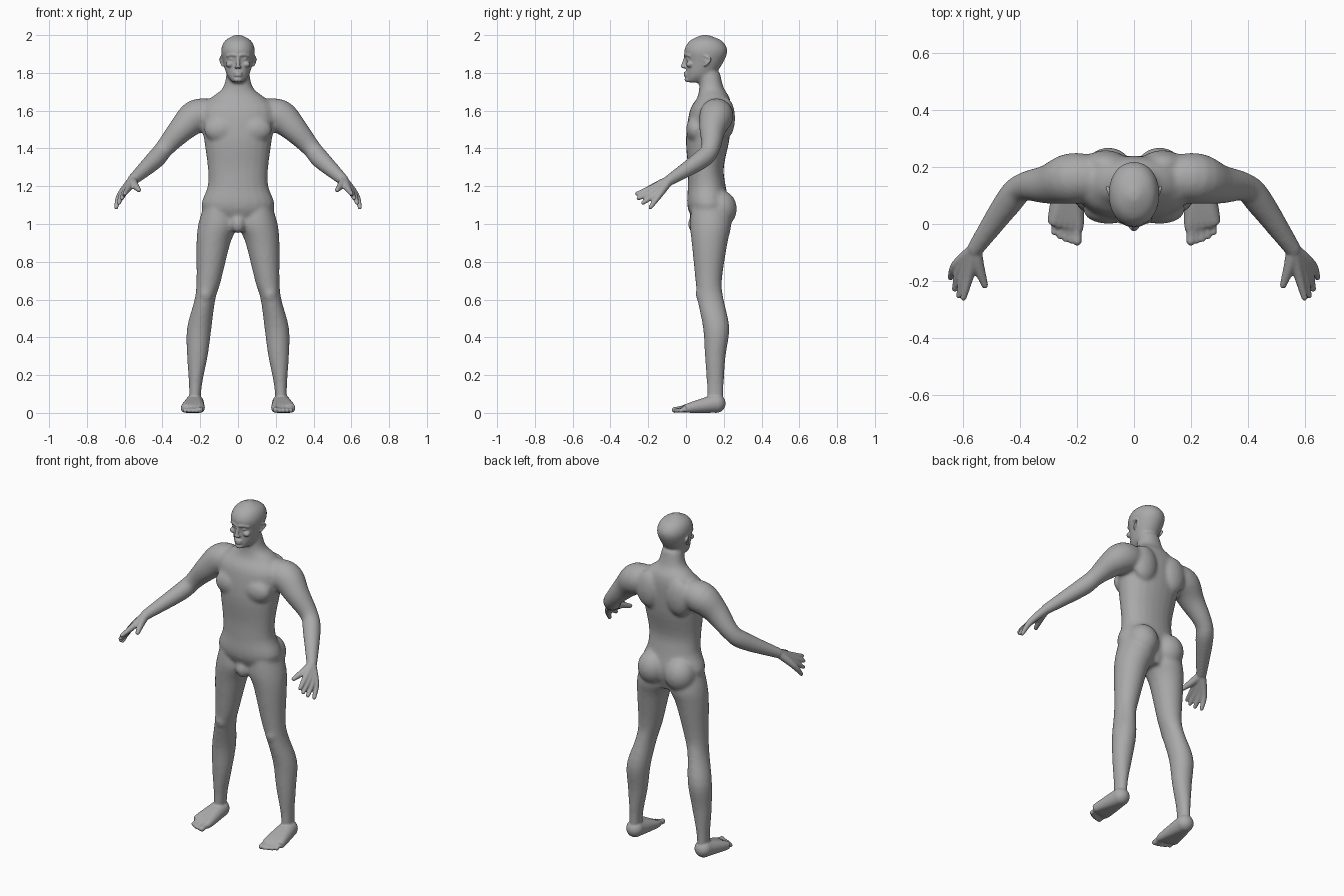
import bpy, bmesh
from math import sin, cos, tau
from mathutils import Vector, Matrix

if "Cube" in bpy.data.objects:
    bpy.data.objects.remove(bpy.data.objects["Cube"])

SIDES = 24
STEPS = 4


def spline(rows):
    """Pass a smooth curve through rows of numbers and sample it."""
    points = [Vector(row) for row in rows]
    points = [points[0]] + points + [points[-1]]
    samples = []
    for before, start, end, after in zip(points, points[1:], points[2:], points[3:]):
        leave, arrive, delta = (end - before) / 2, (after - start) / 2, end - start
        for step in range(STEPS):
            t = step / STEPS
            curve = delta * 3 - leave * 2 - arrive + (leave + arrive - delta * 2) * t
            samples.append(start + (leave + curve * t) * t)
    return samples + [points[-1]]


def loft(bm, rings, power=2.0):
    """Skin a closed shape over rings of centre, half axis and half axis."""
    loops = []
    for centre, across, along in rings:
        loop = []
        for i in range(SIDES):
            a, b = cos(tau * i / SIDES), sin(tau * i / SIDES)
            reach = (abs(a) ** power + abs(b) ** power) ** (-1 / power)
            loop.append(bm.verts.new(centre + (across * a + along * b) * reach))
        loops.append(loop)
    for lower, upper in zip(loops, loops[1:]):
        for i in range(SIDES):
            j = (i + 1) % SIDES
            bm.faces.new((lower[i], lower[j], upper[j], upper[i]))
    bm.faces.new(loops[0])
    bm.faces.new(loops[-1])


def upright(bm, rows, power=2.0):
    """Standing form from rows of z, x min, x max, y front, y back."""
    rings = []
    for z, left, right, front, back in spline(rows):
        centre = Vector(((left + right) / 2, (front + back) / 2, z))
        rings.append((centre, Vector(((right - left) / 2, 0, 0)),
                      Vector((0, (back - front) / 2, 0))))
    loft(bm, rings, power)


def central(bm, rows, power):
    """Symmetric standing form from rows of z, half width, y front, y back."""
    upright(bm, [(z, -half, half, front, back) for z, half, front, back in rows], power)


def blob(bm, centre, radii):
    bmesh.ops.create_uvsphere(bm, u_segments=20, v_segments=12, radius=1,
                              matrix=Matrix.Translation(centre) @ Matrix.Diagonal((*radii, 1)))


def tube(bm, rows):
    """Round limb with ball ends through rows of x, y, z, radius."""
    samples = spline(rows)
    centres = [sample.to_3d() for sample in samples]
    last = len(centres) - 1
    rings = []
    for i, centre in enumerate(centres):
        tangent = (centres[min(i + 1, last)] - centres[max(i - 1, 0)]).normalized()
        across = tangent.cross(Vector((1, 1, 1))).normalized()
        radius = samples[i][3]
        rings.append((centre, across * radius, tangent.cross(across) * radius))
    loft(bm, rings)
    for x, y, z, radius in (rows[0], rows[-1]):
        blob(bm, (x, y, z), (radius, radius, radius))


def mirror(bm, first):
    """Copy the faces from the given index on to the other side."""
    copied = bmesh.ops.duplicate(bm, geom=list(bm.faces)[first:])["geom"]
    verts = [item for item in copied if isinstance(item, bmesh.types.BMVert)]
    bmesh.ops.scale(bm, vec=(-1, 1, 1), verts=verts)


def fuse(bm, voxel, rounds):
    """Weld overlapping shapes into one soft skin and return its mesh."""
    bmesh.ops.recalc_face_normals(bm, faces=list(bm.faces))
    mesh = bpy.data.meshes.new("sculpt")
    bm.to_mesh(mesh)
    bm.free()
    sculpt = bpy.data.objects.new("sculpt", mesh)
    bpy.context.collection.objects.link(sculpt)
    weld = sculpt.modifiers.new("weld", 'REMESH')
    weld.mode, weld.voxel_size = 'VOXEL', voxel
    soften = sculpt.modifiers.new("soften", 'SMOOTH')
    soften.factor, soften.iterations = 0.5, rounds
    graph = bpy.context.evaluated_depsgraph_get()
    result = bpy.data.meshes.new_from_object(sculpt.evaluated_get(graph))
    bpy.data.objects.remove(sculpt)
    return result


# Large forms of the left side: leg, kneecap, arm
bm = bmesh.new()
upright(bm, [(1.1, .03, .18, .03, .22), (1, 0, .21, .02, .24), (.9, .04, .22, .03, .22),
             (.7, .09, .22, .05, .19), (.6, .12, .23, .06, .2), (.45, .14, .27, .09, .23),
             (.3, .16, .27, .1, .21), (.15, .19, .26, .11, .2), (.02, .2, .26, .11, .2)])
blob(bm, (.17, .09, .63), (.04, .04, .05))
tube(bm, [(.13, .16, 1.58, .08), (.22, .16, 1.57, .09), (.3, .14, 1.5, .07),
          (.39, .13, 1.4, .05), (.44, .08, 1.34, .05), (.56, -.09, 1.23, .03)])
# Chest muscle, shoulder blade, buttock
blob(bm, (.09, .05, 1.5), (.09, .05, .07))
blob(bm, (.1, .21, 1.56), (.08, .05, .11))
blob(bm, (.09, .18, 1.08), (.09, .09, .1))
mirror(bm, 0)

# Torso with neck, groin, head
central(bm, [(.97, .05, .07, .2), (1.08, .19, .01, .23), (1.2, .16, .01, .21),
             (1.3, .16, .01, .2), (1.45, .18, 0, .23), (1.6, .2, .02, .24),
             (1.67, .14, .06, .23), (1.72, .08, .07, .2), (1.8, .06, .07, .18)], 2.2)
blob(bm, (0, .05, 1), (.04, .04, .05))
central(bm, [(1.75, .03, 0, .08), (1.79, .06, 0, .15), (1.86, .08, 0, .2),
             (1.92, .09, -.01, .22), (1.97, .07, .02, .19), (2, .02, .08, .12)], 2.1)
body = fuse(bm, .01, 7)

# Fine forms of the left side
bm = bmesh.new()
bm.from_mesh(body)
start = len(bm.faces)
wrist = (.56, -.09, 1.23, .025)
for i in range(4):  # fingers, from index to little
    knuckle = (.58 + .015 * i, -.18 + .012 * i, 1.19 - .013 * i, .018)
    fingertip = (.6 + .015 * i, -.26 + .008 * i * i, 1.16 - .024 * i, .011)
    tube(bm, [wrist, knuckle, fingertip])
tube(bm, [wrist, (.55, -.14, 1.21, .022), (.525, -.215, 1.18, .012)])  # thumb
for i in range(5):  # toes, each running back through the foot to the heel
    x = .2 + .02 * i
    tip = -.06 + .002 * i * i
    thick = .012 if i else .016
    tube(bm, [(.23, .16, .05, .05), (x, .01, .025, .025),
              (x, tip + .03, .02, thick), (x, tip, thick, thick)])
# Ear rim and bowl
tube(bm, [(.083, .1, 1.84, .006), (.095, .13, 1.87, .006), (.085, .1, 1.89, .006)])
blob(bm, (.08, .11, 1.865), (.01, .016, .022))
# Brow, eye, cheek, nostril
tube(bm, [(.01, -.006, 1.893, .007), (.034, .004, 1.896, .008), (.057, .02, 1.89, .007)])
blob(bm, (.033, .014, 1.873), (.014, .012, .008))
blob(bm, (.045, .02, 1.845), (.02, .02, .016))
blob(bm, (.011, -.01, 1.83), (.009, .011, .007))
mirror(bm, start)

# Nose, lips, chin
tube(bm, [(0, 0, 1.89, .008), (0, -.016, 1.835, .011)])
for height in (1.8, 1.787):
    blob(bm, (0, 0, height), (.023, .013, .007))
blob(bm, (0, .008, 1.765), (.024, .016, .014))
mesh = fuse(bm, .005, 4)
mesh.name = "body"

# One plain colour
grey = bpy.data.materials.new("plain grey")
grey.use_nodes = True
grey.diffuse_color = (.4, .4, .4, 1)
grey.node_tree.nodes["Principled BSDF"].inputs["Base Color"].default_value = grey.diffuse_color
mesh.materials.clear()
mesh.materials.append(grey)
mesh.shade_smooth()
bpy.context.collection.objects.link(bpy.data.objects.new("body", mesh))
